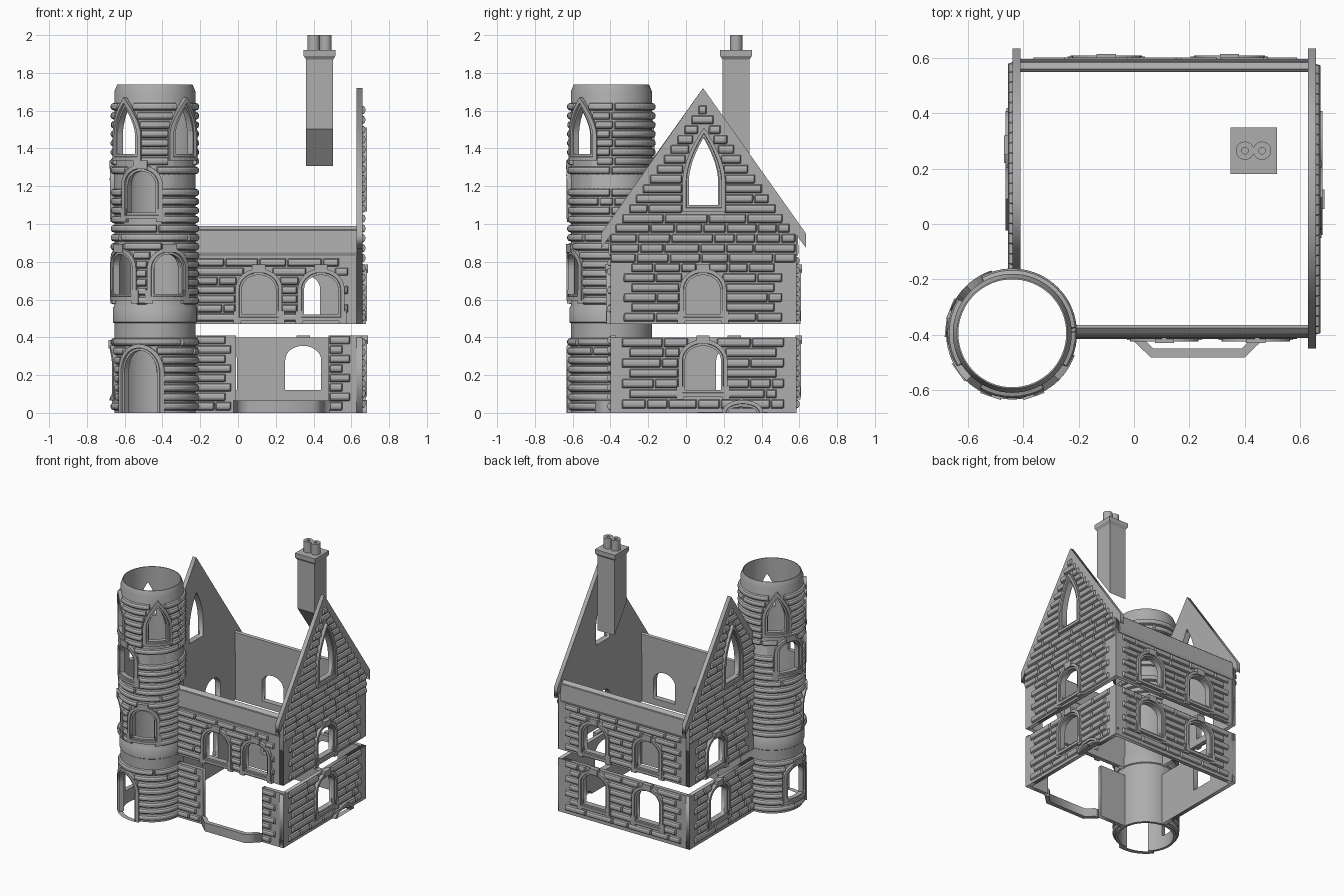
import bpy, bmesh, math, random
from mathutils import Matrix, Vector

random.seed(4)
if "Cube" in bpy.data.objects:
    bpy.data.objects.remove(bpy.data.objects["Cube"])

stone = bpy.data.materials.new("grey stone")
stone.use_nodes = True
stone.diffuse_color = (0.42, 0.42, 0.42, 1)
stone.node_tree.nodes["Principled BSDF"].inputs["Base Color"].default_value = (0.42, 0.42, 0.42, 1)


def activate(ob):
    bpy.ops.object.select_all(action="DESELECT")
    ob.select_set(True)
    bpy.context.view_layer.objects.active = ob


def make(name, bm, smooth=False, recalc=True):
    if recalc:
        bmesh.ops.recalc_face_normals(bm, faces=bm.faces)
    mesh = bpy.data.meshes.new(name)
    bm.to_mesh(mesh)
    bm.free()
    mesh.materials.append(stone)
    ob = bpy.data.objects.new(name, mesh)
    bpy.context.collection.objects.link(ob)
    if smooth:
        activate(ob)
        bpy.ops.object.shade_smooth_by_angle(angle=math.radians(35))
    return ob


# Every wall has coordinates u (along), z (up) and d (outwards)
def flat(along, origin):
    a, up = Vector(along), Vector((0, 0, 1))
    m = Matrix((a, up, a.cross(up))).transposed().to_4x4()
    return Matrix.Translation(origin) @ m


def on_flat(m):
    return lambda u, z, d: m @ Vector((u, z, d))


TX, TY, TR = -0.44, -0.395, 0.215


def on_tower(u, z, d):
    a = u / TR
    return Vector((TX + (TR + d) * math.cos(a), TY + (TR + d) * math.sin(a), z))


# Opening: centre, width, bottom, top, rise of the arch, pointed or round
def opening(u, w, z0, z1, rise=0.075, pointed=False):
    return dict(u=u, w=w, z0=z0, z1=z1, rise=rise, pointed=pointed)


def outline(o, off=0.0, n=8):
    h, spring = o["w"] / 2 + off, o["z1"] - o["rise"]
    rise = o["rise"] + off * (1.5 if o["pointed"] else 1)
    bottom = max(o["z0"] - off, 0)
    pts = [(-h + 2 * h * i / 5, bottom) for i in range(6)]
    side = []
    for i in range(n):
        s = i / n
        if o["pointed"]:
            side.append((h * (1 - s ** 1.7), spring + rise * s))
        else:
            t = s * math.pi / 2
            side.append((h * math.cos(t), spring + rise * math.sin(t)))
    pts += side + [(0, spring + rise)] + [(-x, z) for x, z in reversed(side)]
    return [(o["u"] + x, z) for x, z in pts]


def block(bm, place, u0, u1, z0, z1, d, back=-0.005):
    v = [bm.verts.new(place(u, z, e)) for e in (back, d) for u, z in ((u0, z0), (u1, z0), (u1, z1), (u0, z1))]
    for f in ((0, 3, 2, 1), (4, 5, 6, 7), (0, 1, 5, 4), (1, 2, 6, 5), (2, 3, 7, 6), (3, 0, 4, 7)):
        bm.faces.new([v[i] for i in f])


def add_frame(bm, place, o, width=0.034, depth=0.024):
    rings = [(0, -0.012), (0, 0.014), (0.012, 0.014), (0.014, depth), (width, depth), (width, -0.004)]
    loops = [[bm.verts.new(place(u, z, d)) for u, z in outline(o, off)] for off, d in rings]
    n = len(loops[0])
    for a, b in zip(loops, loops[1:]):
        for i in range(n):
            bm.faces.new((a[i], a[(i + 1) % n], b[(i + 1) % n], b[i]))
    u, h = o["u"], o["w"] / 2
    if not o["pointed"] and o["z0"] > 0.01:
        block(bm, place, u - 0.035, u + 0.035, o["z1"] + 0.01, o["z1"] + 0.055, depth + 0.006)
        for s in (-1, 1):
            c = u + s * (h + 0.025)
            block(bm, place, c - 0.02, c + 0.02, o["z0"] - 0.05, o["z0"] + 0.02, depth - 0.004)


def frames(name, place, openings):
    bm = bmesh.new()
    for o in openings:
        add_frame(bm, place, o)
    make(name, bm)


# Rounded bricks
def add_brick(bm, place, u0, u1, z0, z1, depth, steps):
    e = 0.006
    mid = [u0 + e + (u1 - u0 - 2 * e) * i / steps for i in range(steps + 1)]
    stations = [(u0, 0)] + [(u, 1) for u in mid] + [(u1, 0)]
    section = ((0, 0), (0.12, 0.7), (0.35, 1), (0.65, 1), (0.88, 0.7), (1, 0))
    grid = [[bm.verts.new(place(u, z0 + (z1 - z0) * f, depth * k * g - 0.001)) for f, g in section] for u, k in stations]
    for a, b in zip(grid, grid[1:]):
        for j in range(5):
            bm.faces.new((a[j], b[j], b[j + 1], a[j + 1]))


def half_at(o, z):
    t = max(0, (z - o["z1"] + o["rise"]) / (o["rise"] + 0.03))
    shape = 1 - t ** 1.7 if o["pointed"] else math.sqrt(max(0, 1 - t * t))
    return o["w"] / 2 * shape + 0.03


def bricks(name, place, z0, z1, limits, openings, pitch=0.052, length=(0.1, 0.24), curved=False):
    bm = bmesh.new()
    rows = round((z1 - z0) / pitch)
    pitch = (z1 - z0) / rows
    for r in range(rows):
        za = z0 + r * pitch
        zm = za + pitch / 2
        spans = list(limits(zm, r % 2))
        for o in openings:
            if o["z0"] - 0.05 < zm < o["z1"] + 0.04:
                lo, hi = o["u"] - half_at(o, zm), o["u"] + half_at(o, zm)
                spans = [p for a, b in spans for p in ((a, min(b, lo)), (max(a, hi), b))]
        for a, b in spans:
            while b - a > 0.03:
                n = random.uniform(*length)
                end = b if b - a - n < 0.06 else a + n
                steps = max(1, int((end - a) / 0.03)) if curved else 1
                add_brick(bm, place, a, end - 0.006, za + 0.003, za + pitch - 0.003, 0.02 if curved else 0.017, steps)
                a = end
    make(name, bm, recalc=False)


# Flat plates with holes
def plate(name, m, shape, holes, thick):
    cu = bpy.data.curves.new(name, "CURVE")
    cu.dimensions, cu.fill_mode, cu.extrude = "2D", "BOTH", thick / 2
    for pts in [shape] + holes:
        sp = cu.splines.new("POLY")
        sp.points.add(len(pts) - 1)
        for p, (x, y) in zip(sp.points, pts):
            p.co = (x, y, 0, 1)
        sp.use_cyclic_u = True
    cu.materials.append(stone)
    ob = bpy.data.objects.new(name, cu)
    bpy.context.collection.objects.link(ob)
    ob.matrix_world = m @ Matrix.Translation((0, 0, -thick / 2))
    activate(ob)
    bpy.ops.object.convert(target="MESH")


def wall(name, m, shape, openings, z0, z1, limits, thick=0.03):
    plate(name, m, shape, [outline(o) for o in openings], thick)
    frames(name + "_frames", on_flat(m), openings)
    bricks(name + "_bricks", on_flat(m), z0, z1, limits, openings)


def rect(u0, u1, z0, z1):
    return [(u0, z0), (u1, z0), (u1, z1), (u0, z1)]


def quoined(u0, u1):
    return lambda z, odd: [(u0 + 0.06 + 0.04 * odd, u1 - 0.06 - 0.04 * odd)]


def gable_limits(peak, u0, u1):
    def limits(z, odd):
        h = (1.69 - z) / 1.43 - 0.035
        inset = 0.07 + 0.04 * odd if z < 0.8 else 0.0
        return [(max(u0 + inset, peak - h), min(u1 - inset, peak + h))]
    return limits


right = flat((0, 1, 0), (0.658, 0, 0))
left = flat((0, -1, 0), (-0.44, 0, 0))
front = flat((1, 0, 0), (0, -0.4, 0))
back = flat((-1, 0, 0), (0, 0.585, 0))
LOW, UP = (0.19, 0.12, 0.355), (0.18, 0.52, 0.73)

# Right gable wall, with a small drain arch at its foot
drain = opening(0.3, 0.15, 0, 0.035, 0.034)
notch = list(reversed(outline(drain)[6:]))
wall("right_wall_lower", right, [(-0.4, 0)] + notch + [(0.585, 0), (0.585, 0.4), (-0.4, 0.4)],
     [opening(0.09, *LOW)], 0.02, 0.4, quoined(-0.4, 0.585))
frames("drain_arch", on_flat(right), [drain])
wall("right_gable", right,
     [(-0.4, 0.47), (0.585, 0.47), (0.585, 0.94), (0.635, 0.875), (0.635, 0.95), (0.09, 1.72),
      (-0.45, 0.95), (-0.45, 0.87), (-0.4, 0.94)],
     [opening(0.09, *UP), opening(0.095, 0.16, 1.1, 1.46, 0.23, True)], 0.48, 1.63, gable_limits(0.09, -0.4, 0.585))

# Left gable wall, ending at the tower
wall("left_wall_lower", left, rect(-0.585, 0.19, 0, 0.4), [opening(-0.255, *LOW)], 0.02, 0.4, quoined(-0.585, 0.24))
wall("left_gable", left,
     [(-0.585, 0.47), (0.18, 0.47), (0.18, 1.34), (-0.09, 1.72), (-0.635, 0.95), (-0.635, 0.875), (-0.585, 0.94)],
     [opening(-0.285, *UP), opening(-0.09, 0.16, 1.1, 1.46, 0.23, True)], 0.48, 1.63, gable_limits(-0.09, -0.585, 0.18))

# Back wall
wall("back_wall_lower", back, rect(-0.655, 0.435, 0, 0.4), [opening(u, *LOW) for u in (-0.345, 0.1)],
     0.02, 0.4, quoined(-0.655, 0.435))
wall("back_wall_upper", back, rect(-0.655, 0.435, 0.47, 0.97), [opening(u, *UP) for u in (-0.345, 0.1)],
     0.48, 0.83, quoined(-0.655, 0.435))

# Front wall, open below for the bay
wall("front_wall_lower_left", front, rect(-0.23, -0.01, 0, 0.41), [], 0.01, 0.41,
     lambda z, odd: [(-0.22, -0.03 - 0.03 * odd)])
wall("front_wall_lower_right", front, rect(0.48, 0.655, 0, 0.41), [], 0.01, 0.41,
     lambda z, odd: [(0.485, 0.56 + 0.04 * odd)])
wall("front_wall_upper", front, rect(-0.23, 0.655, 0.47, 0.97), [opening(u, *UP) for u in (0.11, 0.44)],
     0.48, 0.82, lambda z, odd: [(-0.22, 0.54 + 0.05 * odd)])

# Plain parapets with a sloping top
for name, m, u0, u1 in (("front_parapet", front, -0.23, 0.63), ("back_parapet", back, -0.63, 0.41)):
    bm = bmesh.new()
    ends = [[bm.verts.new(m @ Vector((u, z, d))) for d, z in
             ((-0.035, 0.83), (0.004, 0.83), (0.012, 0.85), (0.004, 0.965), (-0.025, 0.99), (-0.035, 0.98))] for u in (u0, u1)]
    for i in range(6):
        j = (i + 1) % 6
        bm.faces.new((ends[0][i], ends[0][j], ends[1][j], ends[1][i]))
    for e in ends:
        bm.faces.new(e)
    make(name, bm)

# Low kerb of the bay
plate("bay_kerb", Matrix.Translation((0, 0, 0.065)),
      [(-0.025, -0.4), (0.06, -0.482), (0.4, -0.482), (0.485, -0.4), (0.44, -0.4), (0.39, -0.45), (0.07, -0.45), (0.02, -0.4)],
      [], 0.065)


# Turned parts
def lathe(name, x, y, profile, n):
    bm = bmesh.new()
    rings = [[bm.verts.new((x + r * math.cos(2 * math.pi * i / n), y + r * math.sin(2 * math.pi * i / n), z))
              for i in range(n)] for r, z in profile]
    for a, b in zip(rings, rings[1:] + rings[:1]):
        for i in range(n):
            bm.faces.new((a[i], a[(i + 1) % n], b[(i + 1) % n], b[i]))
    return make(name, bm, True)


# Tower with door and windows
def tower_opening(degrees, *args):
    return opening(TR * math.radians(degrees), *args)


tower_openings = [tower_opening(249, 0.18, 0, 0.33, 0.12), tower_opening(174, 0.15, 0.1, 0.33),
                  tower_opening(289, 0.15, 0.63, 0.84), tower_opening(216, 0.15, 0.63, 0.84),
                  tower_opening(251, 0.15, 1.06, 1.28), tower_opening(158, 0.15, 1.06, 1.28)]
tower_openings += [tower_opening(a, 0.125, 1.37, 1.62, 0.15, True) for a in (134, 226, 315)]
tower = lathe("tower", TX, TY, [(0.195, 0), (TR, 0), (TR, 0.475), (0.222, 0.48), (0.222, 0.555), (TR, 0.565),
                                (TR, 1.7), (0.2, 1.738), (0.195, 1.738)], 64)
bm = bmesh.new()
for o in tower_openings:
    pts = [(u, z if z > 0 else -0.02) for u, z in outline(o)]
    loops = [[bm.verts.new(on_tower(u, z, d)) for u, z in pts] for d in (-0.06, 0.05)]
    n = len(pts)
    for i in range(n):
        bm.faces.new((loops[0][i], loops[0][(i + 1) % n], loops[1][(i + 1) % n], loops[1][i]))
    for lp in loops:
        bm.faces.new(lp)
bmesh.ops.triangulate(bm, faces=[f for f in bm.faces if len(f.verts) > 4])
cutter = make("tower_cutter", bm)
cutter.hide_render = True
mod = tower.modifiers.new("openings", "BOOLEAN")
mod.object, mod.operation, mod.solver = cutter, "DIFFERENCE", "EXACT"
activate(tower)
bpy.ops.object.modifier_move_to_index(modifier=mod.name, index=0)
bpy.ops.object.modifier_apply(modifier=mod.name)
bpy.data.objects.remove(cutter)
frames("tower_frames", on_tower, tower_openings)


def tower_limits(z, odd):
    start = 85 if z < 1 else 0
    return [(TR * math.radians(start + 4 * odd), TR * math.radians(362 if z < 1 else 360 + 4 * odd))]


for name, z0, z1 in (("lower", 0.01, 0.4), ("middle", 0.57, 1.19), ("upper", 1.26, 1.645)):
    bricks("tower_bricks_" + name, on_tower, z0, z1, tower_limits, tower_openings, 0.047, (0.2, 0.5), True)

# Chimney, cut along the roof slope
bm = bmesh.new()
CX, CY = 0.432, 0.265
rings = []
for h, z in ((0.071, 0), (0.071, 1.87), (0.084, 1.89), (0.084, 1.92)):
    rings.append([bm.verts.new((CX + h * sx, CY + h * sy, z or 1.405 - 0.097 * sy))
                  for sx, sy in ((-1, -1), (1, -1), (1, 1), (-1, 1))])
for a, b in zip(rings, rings[1:]):
    for i in range(4):
        bm.faces.new((a[i], a[(i + 1) % 4], b[(i + 1) % 4], b[i]))
bm.faces.new(rings[0])
bm.faces.new(rings[-1])
make("chimney", bm)
for side, x in (("right", CX - 0.031), ("left", CX + 0.031)):
    lathe("chimney_pot_" + side, x, CY, [(0.012, 1.915), (0.033, 1.915), (0.033, 2), (0.012, 2)], 24)
